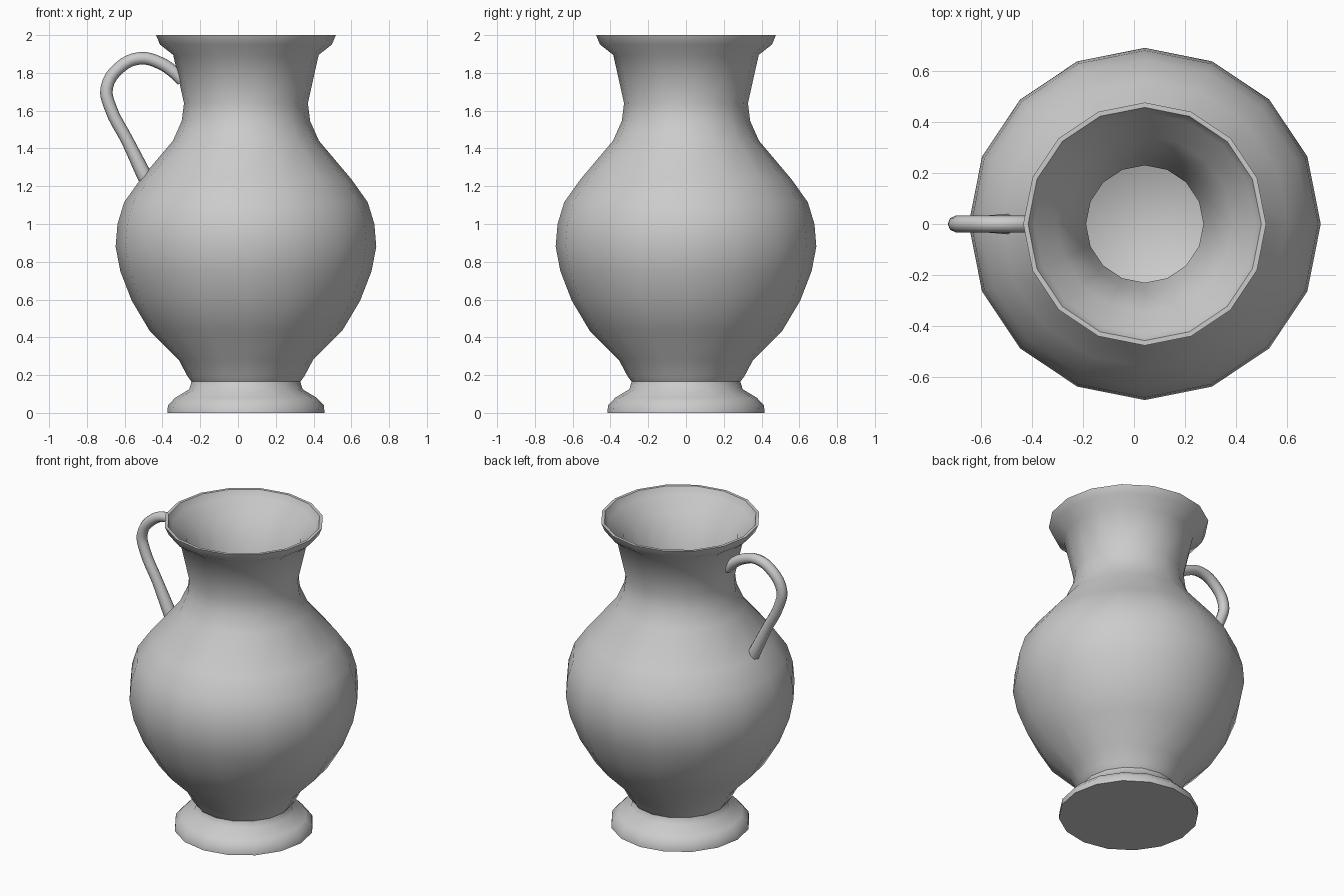
import bpy, bmesh, math

if "Cube" in bpy.data.objects:
    bpy.data.objects.remove(bpy.data.objects["Cube"])

CX = 0.042   # axis of the turned body
SIDES = 16


def lathe(name, profile):
    """Turn an (r, z) profile around the vertical axis and close both ends."""
    bm = bmesh.new()
    rings = []
    for r, z in profile:
        rings.append([bm.verts.new((CX + r * math.cos(2 * math.pi * i / SIDES),
                                    r * math.sin(2 * math.pi * i / SIDES), z))
                      for i in range(SIDES)])
    for a, b in zip(rings, rings[1:]):
        for i in range(SIDES):
            j = (i + 1) % SIDES
            bm.faces.new((a[i], a[j], b[j], b[i]))
    bm.faces.new(rings[0][::-1])
    bm.faces.new(rings[-1])
    bmesh.ops.recalc_face_normals(bm, faces=bm.faces)
    me = bpy.data.meshes.new(name)
    bm.to_mesh(me)
    bm.free()
    ob = bpy.data.objects.new(name, me)
    bpy.context.collection.objects.link(ob)
    return ob


def smooth(ob, degrees):
    bpy.ops.object.select_all(action='DESELECT')
    ob.select_set(True)
    bpy.context.view_layer.objects.active = ob
    bpy.ops.object.shade_smooth_by_angle(angle=math.radians(degrees))


# Body: foot, belly, neck and flared lip, then back down the inside
outside = [(.416, 0), (.413, .04), (.375, .08), (.30, .125), (.288, .165),
           (.31, .195), (.355, .28), (.51, .435), (.605, .595), (.665, .75),
           (.69, .88), (.68, 1.0), (.645, 1.115), (.56, 1.235), (.387, 1.44),
           (.34, 1.545), (.328, 1.64), (.385, 1.895), (.455, 1.95), (.476, 2.0)]
inside = [(.457, 2.0), (.435, 1.955), (.345, 1.88), (.26, 1.64), (.23, 1.5),
          (.33, 1.40), (.50, 1.21), (.615, .98), (.62, .80), (.53, .55),
          (.40, .40), (.26, .25)]
smooth(lathe("jug_body", outside + inside), 50)

# Handle: round tube swept from the neck to the shoulder
path = [(-.295, 1.76), (-.335, 1.80), (-.415, 1.853), (-.52, 1.877), (-.627, 1.828),
        (-.695, 1.72), (-.677, 1.62), (-.585, 1.44), (-.50, 1.265), (-.478, 1.22)]
cu = bpy.data.curves.new("handle", 'CURVE')
cu.dimensions = '3D'
cu.bevel_depth = 0.033
cu.bevel_resolution = 2
cu.resolution_u = 4
cu.use_fill_caps = True
sp = cu.splines.new('BEZIER')
sp.bezier_points.add(len(path) - 1)
for i, (p, (x, z)) in enumerate(zip(sp.bezier_points, path)):
    p.co = (x, 0, z)
    p.handle_left_type = p.handle_right_type = 'AUTO'
    p.radius = 1.2 if i >= len(path) - 2 else 1.0
handle = bpy.data.objects.new("handle", cu)
bpy.context.collection.objects.link(handle)
bpy.ops.object.select_all(action='DESELECT')
handle.select_set(True)
bpy.context.view_layer.objects.active = handle
bpy.ops.object.convert(target='MESH')
smooth(bpy.context.view_layer.objects.active, 60)
